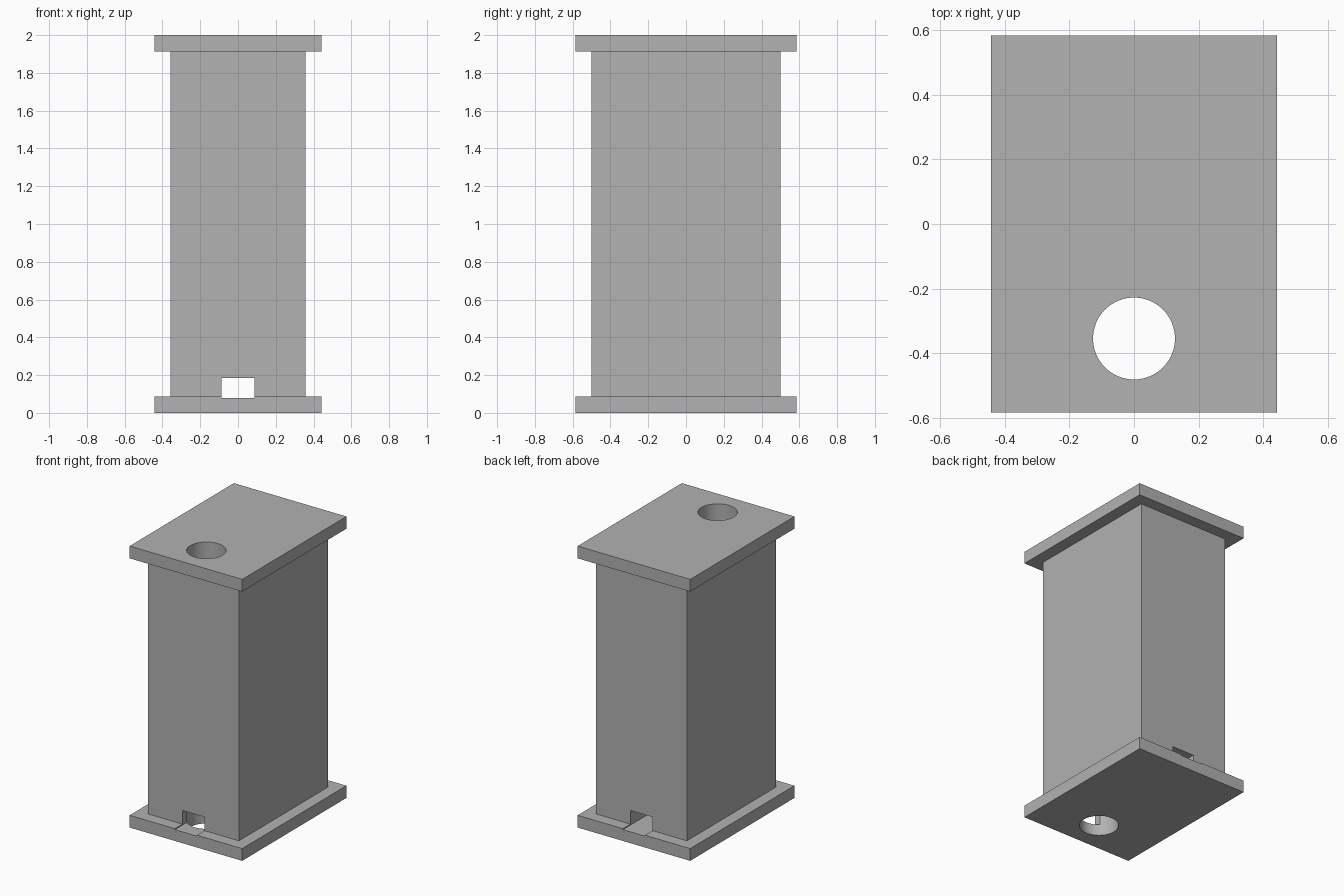
import bpy

# Remove the default object
if "Cube" in bpy.data.objects:
    bpy.data.objects.remove(bpy.data.objects["Cube"], do_unlink=True)

# Main sizes
PLATE_T = 0.087
BODY_X, BODY_Y = 0.715, 1.0
PLATE_X, PLATE_Y = 0.885, 1.17
HEIGHT = 2.0

grey = bpy.data.materials.new("plain_grey")
grey.use_nodes = True
colour = (0.445, 0.445, 0.445, 1)
grey.diffuse_color = colour
grey.node_tree.nodes["Principled BSDF"].inputs["Base Color"].default_value = colour


def box(name, width, depth, low, high):
    """Box centred on x and y, between two heights."""
    bpy.ops.mesh.primitive_cube_add(size=1, location=(0, 0, (low + high) / 2))
    ob = bpy.context.object
    ob.name = name
    ob.scale = (width, depth, high - low)
    bpy.ops.object.transform_apply(location=False, rotation=False, scale=True)
    ob.data.materials.append(grey)
    return ob


def cut(ob, cutter):
    """Subtract the cutter and apply the result."""
    mod = ob.modifiers.new("cut", 'BOOLEAN')
    mod.operation = 'DIFFERENCE'
    mod.solver = 'EXACT'
    mod.object = cutter
    bpy.ops.object.select_all(action='DESELECT')
    bpy.context.view_layer.objects.active = ob
    ob.select_set(True)
    bpy.ops.object.modifier_apply(modifier=mod.name)


# Column between two flanged plates
base = box("base_plate", PLATE_X, PLATE_Y, 0, PLATE_T)
column = box("column", BODY_X, BODY_Y, PLATE_T, HEIGHT - PLATE_T)
top = box("top_plate", PLATE_X, PLATE_Y, HEIGHT - PLATE_T, HEIGHT)

# Round bore from top to bottom, near the front
bpy.ops.mesh.primitive_cylinder_add(vertices=64, radius=0.127, depth=3,
                                    location=(0, -0.355, 1))
bore = bpy.context.object
bore.name = "bore_cutter"
bore.data.materials.append(grey)

# Square channel from front to back, just into the base plate
channel = box("channel_cutter", 0.174, 2, 0.08, 0.184)

for part in (base, column, top):
    cut(part, bore)
for part in (base, column):
    cut(part, channel)

for cutter in (bore, channel):
    bpy.data.objects.remove(cutter, do_unlink=True)

# Smooth bore wall, sharp edges elsewhere
for part in (base, column, top):
    bpy.ops.object.select_all(action='DESELECT')
    bpy.context.view_layer.objects.active = part
    part.select_set(True)
    bpy.ops.object.shade_smooth_by_angle()
